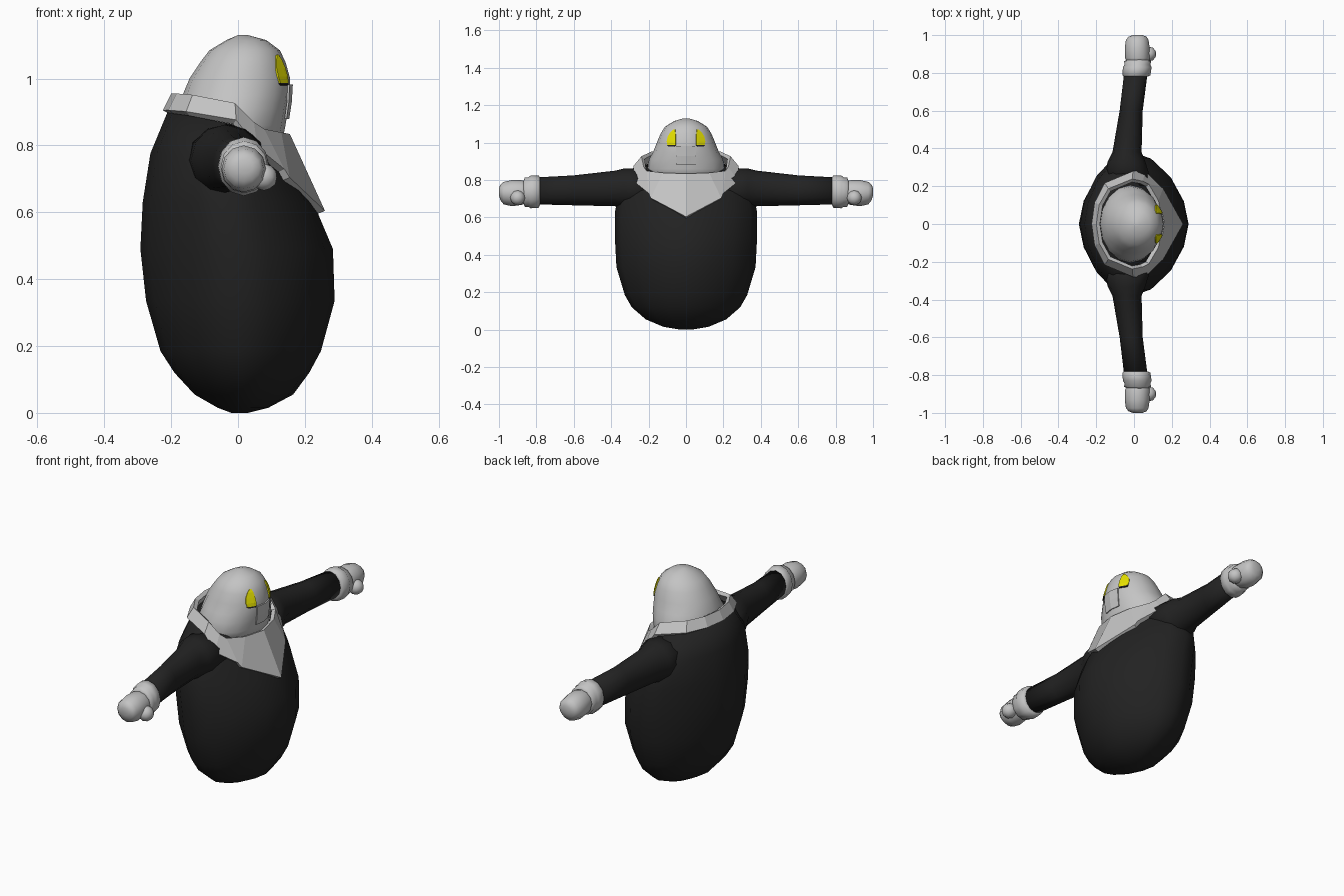
import bpy, bmesh, math
from mathutils import Vector
from mathutils.bvhtree import BVHTree

if "Cube" in bpy.data.objects:
    bpy.data.objects.remove(bpy.data.objects["Cube"])


def material(name, rgb):
    m = bpy.data.materials.new(name)
    m.use_nodes = True
    m.diffuse_color = (*rgb, 1)
    bsdf = next(n for n in m.node_tree.nodes if n.type == 'BSDF_PRINCIPLED')
    bsdf.inputs["Base Color"].default_value = (*rgb, 1)
    return m


BLACK = material("black cloth", (0.016, 0.016, 0.016))
GREY = material("pale grey", (0.55, 0.55, 0.55))
YELLOW = material("eye yellow", (0.8, 0.76, 0.0))


def loft(name, rings, mat, closed=True, caps=True, smooth=True):
    """Skin a list of equal-length point rings."""
    bm = bmesh.new()
    rows = [[bm.verts.new(p) for p in ring] for ring in rings]
    n = len(rows[0])
    for a, b in zip(rows, rows[1:]):
        for i in range(n if closed else n - 1):
            j = (i + 1) % n
            bm.faces.new((a[i], a[j], b[j], b[i]))
    if caps:
        for row in (rows[0], rows[-1]):
            bm.faces.new(row)
    bmesh.ops.recalc_face_normals(bm, faces=bm.faces)
    mesh = bpy.data.meshes.new(name)
    bm.to_mesh(mesh)
    bm.free()
    mesh.materials.append(mat)
    mesh.polygons.foreach_set("use_smooth", [smooth] * len(mesh.polygons))
    ob = bpy.data.objects.new(name, mesh)
    bpy.context.collection.objects.link(ob)
    return ob


def oval(power, sides=16):
    """Unit superellipse; a power below 2 gives pinched ends."""
    for i in range(sides):
        t = math.tau * i / sides
        c, s = math.cos(t), math.sin(t)
        yield (math.copysign(abs(c) ** (2 / power), c),
               math.copysign(abs(s) ** (2 / power), s))


def level(z, x0, x1, half_y, tilt=0, power=2):
    """Horizontal section between x0 and x1, optionally sloping forward."""
    mid, r = (x0 + x1) / 2, (x1 - x0) / 2
    return [(mid + r * c, half_y * s, z - tilt * (mid + r * c))
            for c, s in oval(power)]


def limb(side, sections):
    """Sections across an arm: distance, centre x and z, radii x and z."""
    return [[(cx + rx * c, side * y, cz + rz * s) for c, s in oval(2, 12)]
            for y, cx, cz, rx, rz in sections]


# Robe body
body_rows = [
    (0.00, -.02, .03, .03), (.015, -.06, .09, .12), (.055, -.13, .165, .215),
    (.12, -.19, .213, .29), (.185, -.232, .248, .327), (.335, -.275, .289, .372),
    (.49, -.292, .284, .38), (.63, -.285, .225, .38),
    (.75, -.262, .16, .352, .1), (.86, -.21, .11, .258, .2)]
loft("robe_body", [level(*r, power=1.7) for r in body_rows], BLACK)

# Head
head_rows = [
    (.80, -.18, .13, .20), (.86, -.183, .142, .206), (.91, -.178, .150, .198),
    (.95, -.166, .156, .176), (1.0, -.145, .156, .156), (1.05, -.112, .142, .135),
    (1.085, -.085, .125, .112), (1.115, -.035, .085, .065), (1.13, 0, .03, .015)]
head = loft("head", [level(*r) for r in head_rows], GREY)

# Collar: back centre round to the front point, mirrored across y
upper = [(-.19, 0, .95), (-.175, .1, .95), (-.13, .18, .945), (-.01, .23, .92),
         (.04, .22, .865), (.07, .205, .845), (.12, .12, .835), (.145, 0, .83)]
lower = [(-.215, 0, .9), (-.2, .11, .9), (-.15, .21, .895), (-.01, .272, .87),
         (.05, .275, .79), (.13, .195, .725), (.145, .185, .70), (.25, 0, .6)]


def mirrored(half):
    return half + [(x, -y, z) for x, y, z in half[-2:0:-1]]


collar = loft("collar", [mirrored(upper), mirrored(lower)], GREY,
              caps=False, smooth=False)
thick = collar.modifiers.new("thickness", 'SOLIDIFY')
thick.thickness, thick.offset = .022, 0

# Sleeves, cuffs, hands and thumbs
sleeve = [(.20, -.03, .755, .13, .11), (.33, -.04, .757, .10, .105),
          (.38, -.037, .755, .077, .095), (.6, -.015, .745, .061, .08),
          (.8, .01, .742, .062, .072)]
cuff = [(.78, .01, .74, .064, .074), (.788, .013, .738, .074, .086),
        (.83, .017, .737, .076, .088), (.842, .018, .736, .069, .079),
        (.862, .019, .735, .071, .078), (.87, .02, .735, .055, .06)]
hand = [(.85, .02, .735, .055, .055), (.88, .018, .733, .066, .066),
        (.93, .017, .73, .066, .07), (.975, .017, .73, .06, .06),
        (.992, .019, .734, .047, .042), (1.0, .02, .737, .025, .02)]
for side, word in ((1, "left"), (-1, "right")):
    loft(word + "_sleeve", limb(side, sleeve), BLACK)
    loft(word + "_cuff", limb(side, cuff), GREY)
    loft(word + "_hand", limb(side, hand), GREY)
    bpy.ops.mesh.primitive_ico_sphere_add(
        subdivisions=2, radius=.04, location=(.078, side * .9, .705))
    thumb = bpy.context.object
    thumb.name = word + "_thumb"
    thumb.data.materials.append(GREY)
    bpy.ops.object.shade_smooth()

# Face details: thin plates laid on the front of the head
bm = bmesh.new()
bm.from_mesh(head.data)
surface = BVHTree.FromBMesh(bm)
bm.free()


def plate(name, rows, mat, lift):
    """Rows of (z, y start, y end) dropped onto the head from the front."""
    rings = []
    for z, ya, yb in rows:
        ring = []
        for k in range(5):
            y = ya + (yb - ya) * k / 4
            hit = surface.ray_cast(Vector((1, y, z)), Vector((-1, 0, 0)))[0]
            ring.append((hit.x + lift, y, z))
        rings.append(ring)
    ob = loft(name, rings, mat, closed=False, caps=False, smooth=False)
    mod = ob.modifiers.new("thickness", 'SOLIDIFY')
    mod.thickness, mod.offset = .006, 0


eye_rows = [(.987, .055, .098), (1.005, .055, .102), (1.03, .055, .097),
            (1.055, .056, .082), (1.07, .058, .066)]
lid_rows = [(.98, .06, .095), (.987, .055, .1)]
for side, word in ((1, "left"), (-1, "right")):
    for part, rows, mat in (("eye", eye_rows, YELLOW),
                            ("lower_lid", lid_rows, BLACK)):
        plate(f"{word}_{part}", [(z, side * a, side * b) for z, a, b in rows],
              mat, .003)
plate("nose_plate", [(.88, -.05, .05), (.93, -.052, .052), (.982, -.052, .052)],
      GREY, .005)
